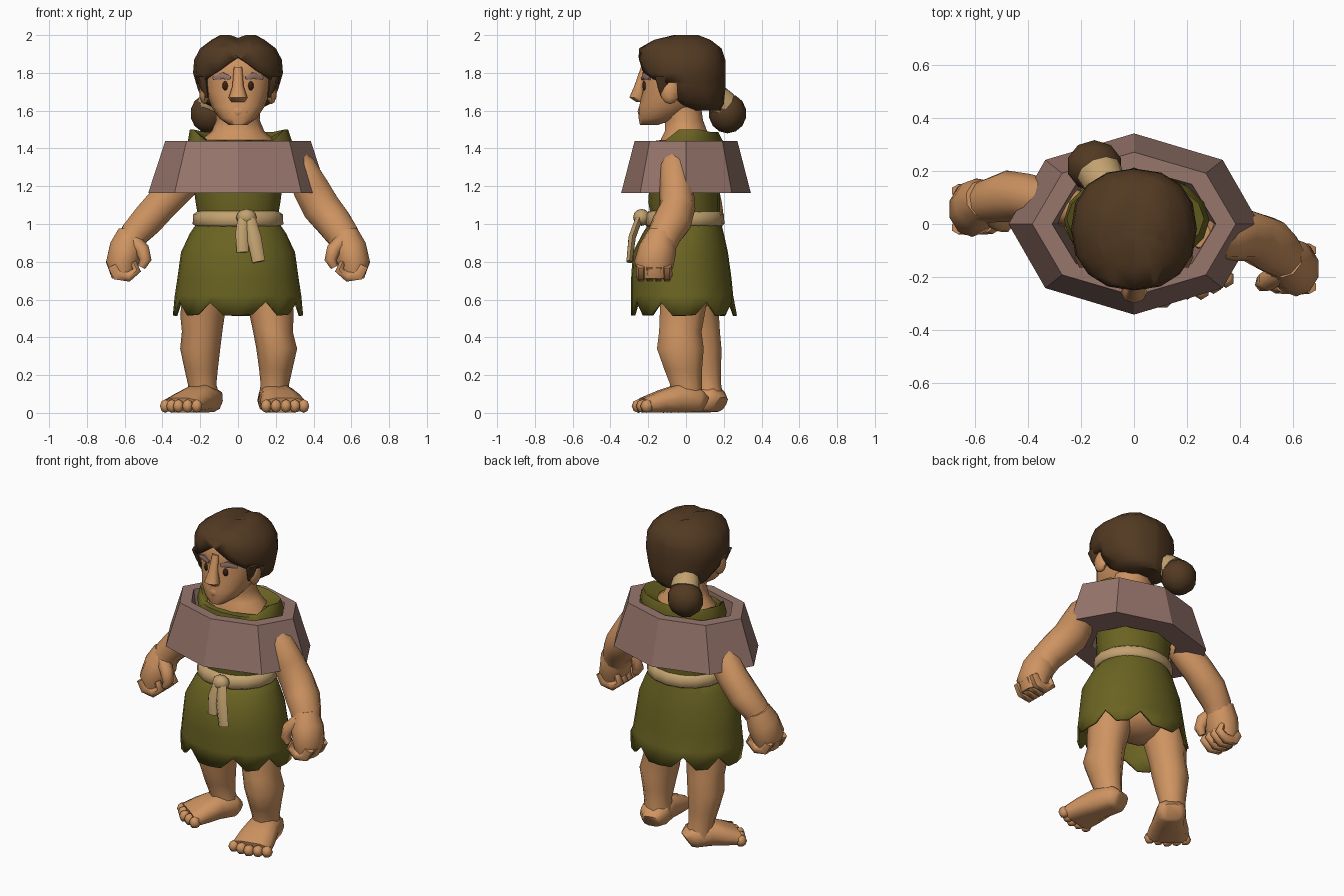
import bpy, bmesh, math
from mathutils import Vector

cube = bpy.data.objects.get("Cube")
if cube:
    bpy.data.objects.remove(cube)

X, Y, Z = Vector((1, 0, 0)), Vector((0, 1, 0)), Vector((0, 0, 1))


def material(name, *rgb):
    m = bpy.data.materials.new(name)
    m.use_nodes = True
    m.diffuse_color = (*rgb, 1)
    m.node_tree.nodes["Principled BSDF"].inputs["Base Color"].default_value = (*rgb, 1)
    return m


SKIN = material("tan skin", .62, .295, .12)
OLIVE = material("olive cloth", .145, .125, .016)
HAIR = material("brown hair", .085, .042, .016)
STONE = material("mauve stone", .31, .18, .15)
ROPE = material("beige cord", .54, .36, .16)
DARK = material("dark eye", .04, .015, .006)


def finish(name, bm, mat, angle=60):
    bmesh.ops.recalc_face_normals(bm, faces=bm.faces)
    me = bpy.data.meshes.new(name)
    bm.to_mesh(me)
    bm.free()
    me.materials.append(mat)
    me.shade_smooth()
    me.set_sharp_from_angle(angle=math.radians(angle))
    ob = bpy.data.objects.new(name, me)
    bpy.context.scene.collection.objects.link(ob)
    return ob


def spow(v, p):
    return math.copysign(abs(v) ** p, v)


def loft_mesh(rings, n=10, ref=None, p=1.0, caps=(True, True), loop=False):
    """Skin elliptical rings (x, y, z, ru, rv); level rings unless ref is given."""
    bm = bmesh.new()
    pts = [Vector(r[:3]) for r in rings]
    rows = []
    for i, r in enumerate(rings):
        u, v = X, Y
        if ref:
            t = (pts[min(i + 1, len(pts) - 1)] - pts[max(i - 1, 0)]).normalized()
            u = (ref - t * ref.dot(t)).normalized()
            v = t.cross(u)
        row = []
        for k in range(n):
            a = math.tau * k / n
            row.append(bm.verts.new(pts[i] + u * r[3] * spow(math.cos(a), p)
                                    + v * r[4] * spow(math.sin(a), p)))
        rows.append(row)
    pairs = list(zip(rows, rows[1:])) + ([(rows[-1], rows[0])] if loop else [])
    for a, b in pairs:
        for k in range(n):
            j = (k + 1) % n
            bm.faces.new((a[k], a[j], b[j], b[k]))
    if not loop:
        for row, cap in zip((rows[0], rows[-1]), caps):
            if cap:
                bm.faces.new(row)
    return bm


def loft(name, rings, mat, **kw):
    return finish(name, loft_mesh(rings, **kw), mat)


def ball(name, loc, size, mat, seg=10):
    bm = bmesh.new()
    bmesh.ops.create_uvsphere(bm, u_segments=seg, v_segments=seg * 3 // 4, radius=1)
    bmesh.ops.scale(bm, vec=size, verts=bm.verts)
    bmesh.ops.translate(bm, vec=loc, verts=bm.verts)
    return finish(name, bm, mat)


def thicken(ob, t):
    mod = ob.modifiers.new("thickness", "SOLIDIFY")
    mod.thickness = t
    mod.offset = -1


# Eight-sided stone collar, a closed ring with a tapering hole
collar = loft_mesh([(0, 0, 1.165, .475, .343), (0, 0, 1.44, .385, .272),
                    (0, 0, 1.44, .31, .212), (0, 0, 1.165, .27, .21)], n=8, loop=True)
finish("stone_collar", collar, STONE, 15)

# Tunic with raised shoulders and a dipped neckline
tunic = loft_mesh([(0, 0, 1.0, .205, .18), (0, -.01, 1.12, .225, .19), (0, 0, 1.32, .25, .185),
                   (.01, .015, 1.44, .275, .18), (.005, .02, 1.5, .26, .15),
                   (0, .01, 1.465, .165, .12)], n=16, caps=(True, False))
for v in tunic.verts:
    if v.co.z > 1.45 and abs(v.co.x) < .19:
        v.co.z -= .055 if v.co.y < 0 else .012
finish("tunic", tunic, OLIVE)

# Skirt with a torn hem
SEG = 28
skirt = loft_mesh([(0, -.01, .54, .345, .28), (0, -.02, .62, .335, .27), (0, -.025, .72, .32, .265),
                   (0, -.03, .85, .302, .252), (0, -.015, .95, .255, .215),
                   (0, 0, 1.03, .2, .18)], n=SEG, caps=(False, True))
skirt.verts.ensure_lookup_table()
for k in range(SEG):
    skirt.verts[k].co.z += (-.025, -.02, .05, -.025, -.02, .045, -.025)[k % 7]
thicken(finish("skirt", skirt, OLIVE), .015)

# Belt, knot and hanging ends
loft("belt", [(0, -.01, .985, .22, .195), (0, -.01, 1.0, .24, .214),
              (0, -.01, 1.05, .238, .21), (0, -.01, 1.07, .21, .185)], ROPE, n=16)
ball("belt_knot", (.045, -.235, 1.035), (.055, .045, .045), ROPE, 8)
loft("belt_end_short", [(.03, -.245, 1.04, .03, .022), (.02, -.28, .95, .034, .02),
                        (.025, -.29, .85, .032, .015)], ROPE, n=6, ref=X)
loft("belt_end_long", [(.06, -.245, 1.04, .03, .022), (.085, -.285, .93, .038, .022),
                       (.11, -.3, .8, .034, .018)], ROPE, n=6, ref=X)

# Neck and hips
loft("neck", [(0, .01, 1.36, .21, .15), (0, 0, 1.45, .19, .14), (0, 0, 1.49, .14, .118),
              (0, -.01, 1.55, .115, .105), (0, -.03, 1.66, .12, .11)], SKIN)
ball("hips", (0, .02, .66), (.22, .16, .12), SKIN)


def hand(side, s, dy):
    """Closed fist: palm, curled fingers and thumb."""
    loft(side + "_palm", [(s * .565, dy - .13, .95, .075, .075), (s * .59, dy - .15, .87, .1, .095),
                          (s * .615, dy - .17, .79, .105, .088), (s * .61, dy - .17, .715, .08, .06)],
         SKIN, ref=Y, n=10)
    for i in range(4):
        y = dy - .1 - i * .046
        loft(f"{side}_finger_{i + 1}", [(s * .665, y, .78, .026, .03), (s * .64, y, .73, .028, .032),
                                        (s * .58, y, .72, .027, .03), (s * .535, y, .755, .025, .026),
                                        (s * .555, y, .8, .018, .018)], SKIN, n=6, ref=Y)
    loft(side + "_thumb", [(s * .55, dy - .18, .91, .045, .04), (s * .505, dy - .215, .86, .04, .04),
                           (s * .49, dy - .225, .81, .033, .033),
                           (s * .51, dy - .225, .77, .02, .02)], SKIN, n=7, ref=Y)


# Arms, posed differently on each side
loft("left_arm", [(.25, -.04, 1.4, .05, .05), (.33, -.06, 1.3, .08, .085), (.385, -.05, 1.19, .09, .1),
                  (.44, -.045, 1.09, .095, .105), (.505, -.075, 1.01, .105, .098),
                  (.555, -.115, .94, .09, .09), (.58, -.14, .87, .08, .08)], SKIN, ref=Y)
loft("right_arm", [(-.2, .05, 1.32, .07, .07), (-.3, .08, 1.22, .085, .1), (-.4, .1, 1.11, .09, .092),
                   (-.48, .105, 1.02, .098, .09), (-.545, .09, .95, .085, .08),
                   (-.585, .07, .87, .075, .075)], SKIN, ref=Y)
hand("left", 1, 0)
hand("right", -1, .225)


def foot(side, heel, toe):
    """Flat-soled wedge foot, with five toes across the end."""
    h, t = Vector((*heel, 0)), Vector((*toe, 0))
    d = (t - h).normalized()
    across = d.cross(Z)
    rings = [(*h.lerp(t, f).xy, z, w, z) for f, z, w in
             ((-.12, .045, .055), (0, .065, .085), (.35, .077, .092), (.65, .06, .112), (.97, .04, .125))]
    bm = loft_mesh(rings, n=10, ref=across, p=.7)
    finish(side + "_foot", bm, SKIN)
    for i in range(5):
        c = t + across * (i - 2) * .051 + d * (.018 - .012 * abs(i - 2))
        ball(f"{side}_toe_{i + 1}", (c.x, c.y, .036), (.033, .035, .036), SKIN, 6)


# Legs and feet
loft("left_leg", [(.15, 0, .72, .13, .14), (.178, -.02, .52, .117, .125), (.185, -.03, .43, .105, .118),
                  (.205, -.03, .34, .108, .13), (.2, -.015, .23, .088, .105),
                  (.195, 0, .15, .075, .088), (.19, .005, .06, .085, .09)], SKIN)
loft("right_leg", [(-.15, .04, .72, .13, .14), (-.188, .06, .52, .118, .12), (-.19, .075, .43, .107, .11),
                   (-.2, .085, .34, .106, .108), (-.195, .1, .23, .088, .09),
                   (-.19, .115, .15, .075, .075), (-.175, .125, .06, .088, .08)], SKIN)
foot("left", (.185, .06), (.25, -.235))
foot("right", (-.15, .155), (-.305, -.065))

# Head, nose, brows, eyes and ears
loft("head", [(0, -.195, 1.525, .05, .05), (0, -.145, 1.56, .1, .108), (0, -.1, 1.62, .14, .152),
              (0, -.06, 1.7, .17, .172), (0, -.05, 1.8, .182, .183), (0, -.045, 1.88, .175, .18),
              (0, -.03, 1.95, .1, .1)], SKIN, n=14, p=.85)
loft("nose", [(0, -.225, 1.83, .022, .014), (0, -.248, 1.73, .03, .026), (0, -.258, 1.67, .05, .042),
              (0, -.24, 1.645, .035, .022)], SKIN, n=8)
ball("mouth", (0, -.22, 1.595), (.07, .036, .04), SKIN, 8)
for s, side in ((1, "left"), (-1, "right")):
    loft(side + "_brow", [(s * .04, -.23, 1.772, .008, .012), (s * .08, -.222, 1.785, .012, .02),
                          (s * .13, -.19, 1.772, .01, .012)], STONE, n=6, ref=Y)
    ball(side + "_eye", (s * .066, -.217, 1.732), (.017, .014, .026), DARK, 8)
    ball(side + "_ear", (s * .178, -.085, 1.7), (.028, .05, .065), SKIN, 8)

# Hair cap, cut away over the face and ears
hair = loft_mesh([(0, .1, 1.6, .1, .08), (0, .065, 1.635, .17, .135), (0, 0, 1.71, .212, .208),
                  (0, -.018, 1.8, .238, .228), (0, -.022, 1.87, .232, .23), (0, -.03, 1.93, .2, .218),
                  (0, -.02, 1.975, .14, .16), (0, 0, 2.0, .095, .07)], n=16, p=.88)
PEAK, SLOPE, FRONT, EAR_Y, EAR_Z = 1.885, .7, -.15, -.045, 1.75
peak = Vector((0, 0, PEAK))
for co, no in ((Y * FRONT, Y), (Y * EAR_Y, Y), (Z * EAR_Z, Z), (X * 0, X),
               (peak, Vector((SLOPE, 0, 1))), (peak, Vector((-SLOPE, 0, 1)))):
    bmesh.ops.bisect_plane(hair, geom=hair.verts[:] + hair.edges[:] + hair.faces[:],
                           plane_co=co, plane_no=no)
gone = []
for f in hair.faces:
    c = f.calc_center_median()
    over_face = c.y < FRONT and c.z < PEAK - SLOPE * abs(c.x)
    if over_face or (c.y < EAR_Y and c.z < EAR_Z):
        gone.append(f)
bmesh.ops.delete(hair, geom=gone, context="FACES")
# Slight parting along the crown
for v in hair.verts:
    if abs(v.co.x) < .03 and v.co.z > 1.96:
        v.co.z -= .015
thicken(finish("hair", hair, HAIR), .03)

# Sideburns in front of the ears
for s, side in ((1, "left"), (-1, "right")):
    loft(side + "_sideburn", [(s * .19, -.125, 1.78, .035, .045), (s * .178, -.125, 1.72, .022, .028),
                              (s * .165, -.12, 1.67, .01, .012)], HAIR, n=6)

# Bun and its tie
loft("hair_tie", [(-.095, .135, 1.69, .07, .06), (-.115, .165, 1.665, .082, .075),
                  (-.13, .195, 1.635, .088, .08)], ROPE, ref=X)
ball("hair_bun", (-.15, .22, 1.585), (.108, .1, .105), HAIR, 10)
